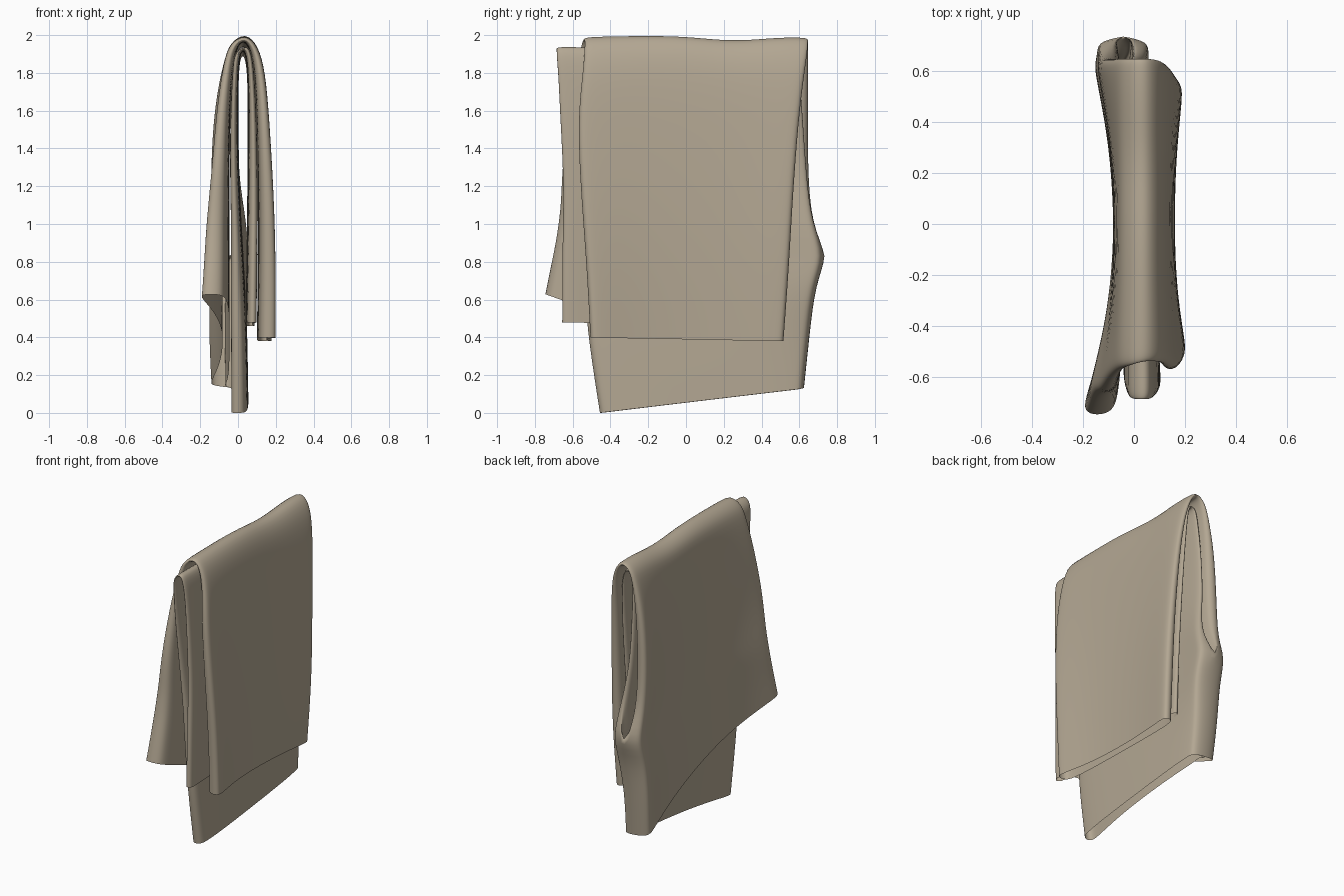
import bpy, bmesh, math
from mathutils import Vector

N = 28        # points around one flattened trouser leg
CROTCH = 3    # row where the two legs split apart

# Rows run from waist (left), over the bar, to the hem (right):
# inner x, z front, z back, thickness middle / front / back, y front, y back
OUTER = [
    (-.045, .63, .14, .035, .20, .13, -.75, .63),
    (-.045, .78, .42, .035, .185, .15, -.72, .66),
    (-.045, .90, .68, .035, .175, .14, -.695, .69),
    (-.045, 1.0, .83, .035, .165, .13, -.68, .755),
    (-.045, 1.12, 1.0, .035, .15, .125, -.665, .67),
    (-.045, 1.34, 1.28, .035, .12, .135, -.66, .65),
    (-.04, 1.62, 1.62, .035, .095, .115, -.61, .65),
    (-.02, 1.86, 1.86, .045, .07, .07, -.57, .65),
    (.0, 1.94, 1.94, .05, .055, .055, -.56, .65),
    (.03, 1.97, 1.97, .05, .045, .045, -.54, .65),
    (.06, 1.93, 1.92, .05, .06, .055, -.54, .65),
    (.085, 1.80, 1.79, .05, .075, .07, -.55, .63),
    (.095, 1.55, 1.55, .055, .09, .085, -.58, .60),
    (.105, 1.15, 1.15, .055, .11, .10, -.56, .57),
    (.105, .78, .78, .055, .125, .11, -.53, .55),
    (.10, .40, .38, .05, .13, .10, -.51, .52),
]
INNER = [
    (.055, .0, .13, .06, .115, .10, -.46, .63),
    (.05, .38, .42, .06, .11, .12, -.52, .66),
    (.04, .62, .68, .055, .10, .12, -.54, .69),
    (.03, .82, .83, .05, .085, .11, -.56, .755),
    (.02, .98, 1.0, .045, .07, .08, -.57, .67),
    (.005, 1.28, 1.28, .04, .06, .06, -.60, .64),
    (.0, 1.62, 1.62, .035, .05, .05, -.65, .62),
    (.005, 1.83, 1.83, .03, .04, .04, -.68, .60),
    (.015, 1.90, 1.90, .03, .045, .035, -.69, .60),
    (.027, 1.92, 1.91, .03, .05, .035, -.69, .60),
    (.040, 1.89, 1.88, .03, .045, .035, -.69, .60),
    (.05, 1.78, 1.78, .035, .045, .04, -.68, .60),
    (.052, 1.55, 1.55, .035, .06, .05, -.67, .58),
    (.05, 1.20, 1.20, .035, .07, .055, -.65, .55),
    (.045, .85, .85, .035, .075, .055, -.66, .52),
    (.04, .48, .46, .035, .075, .06, -.66, .50),
]


def leg_rings(rows, back_shift):
    """Flattened rings that are thin in the middle and rounder at the creases."""
    rings = []
    for k, (x, zf, zb, tm, tf, tb, yf, yb) in enumerate(rows):
        a, b = rows[max(k - 1, 0)], rows[min(k + 1, len(rows) - 1)]
        tan = Vector((b[0] - a[0], (b[1] + b[2] - a[1] - a[2]) / 2)).normalized()
        ring = []
        for j in range(N + 1):
            ang = 2 * math.pi * j / N
            s, side = math.cos(ang), math.sin(ang)
            f = .5 + .5 * math.copysign(abs(side) ** .35, side) if 0 < j < N and j != N // 2 else .5
            w = tm + ((tb if s > 0 else tf) - tm) * abs(s) ** 2.3
            mix = (s + 1) / 2
            shift = back_shift * max(s, 0) ** 3 if k in (CROTCH - 1, CROTCH, CROTCH + 1) else 0
            y = yf + (yb - yf) * mix
            z = zf + (zb - zf) * mix + tan.x * w * f
            # slight sag along the top fold
            z -= .025 * math.exp(-((y - .25) / .2) ** 2) * max(0, min(1, (z - 1.6) / .35))
            ring.append(Vector((x + shift - tan.y * w * f, y, z)))
        rings.append(ring)
    return rings


legs = [leg_rings(OUTER, 0), leg_rings(INNER, .05)]

# Below the crotch, the rear creases open into one shared waist loop
for k in range(CROTCH + 1):
    a, b = legs[0][k], legs[1][k]
    rear = (a[0] + b[0]) / 2
    inside = rear - Vector((0, .03 if k < CROTCH else 0, 0))
    a[0], b[N] = rear.copy(), rear.copy()
    a[N], b[0] = inside.copy(), inside.copy()

bm = bmesh.new()
for rings in legs:
    grid = [[bm.verts.new(p) for p in ring] for ring in rings]
    for r0, r1 in zip(grid, grid[1:]):
        for j in range(N):
            bm.faces.new((r0[j], r0[j + 1], r1[j + 1], r1[j]))
bmesh.ops.remove_doubles(bm, verts=bm.verts, dist=.0005)
bmesh.ops.recalc_face_normals(bm, faces=bm.faces)

mesh = bpy.data.meshes.new("folded_trousers")
bm.to_mesh(mesh)
bm.free()
trousers = bpy.data.objects.new("folded_trousers", mesh)
bpy.context.collection.objects.link(trousers)

# Soft cloth surface
sub = trousers.modifiers.new("smooth_cloth", 'SUBSURF')
sub.levels = sub.render_levels = 2
for p in mesh.polygons:
    p.use_smooth = True

# Tan fabric
mat = bpy.data.materials.new("tan_fabric")
mat.diffuse_color = (.45, .385, .29, 1)
mesh.materials.append(mat)
